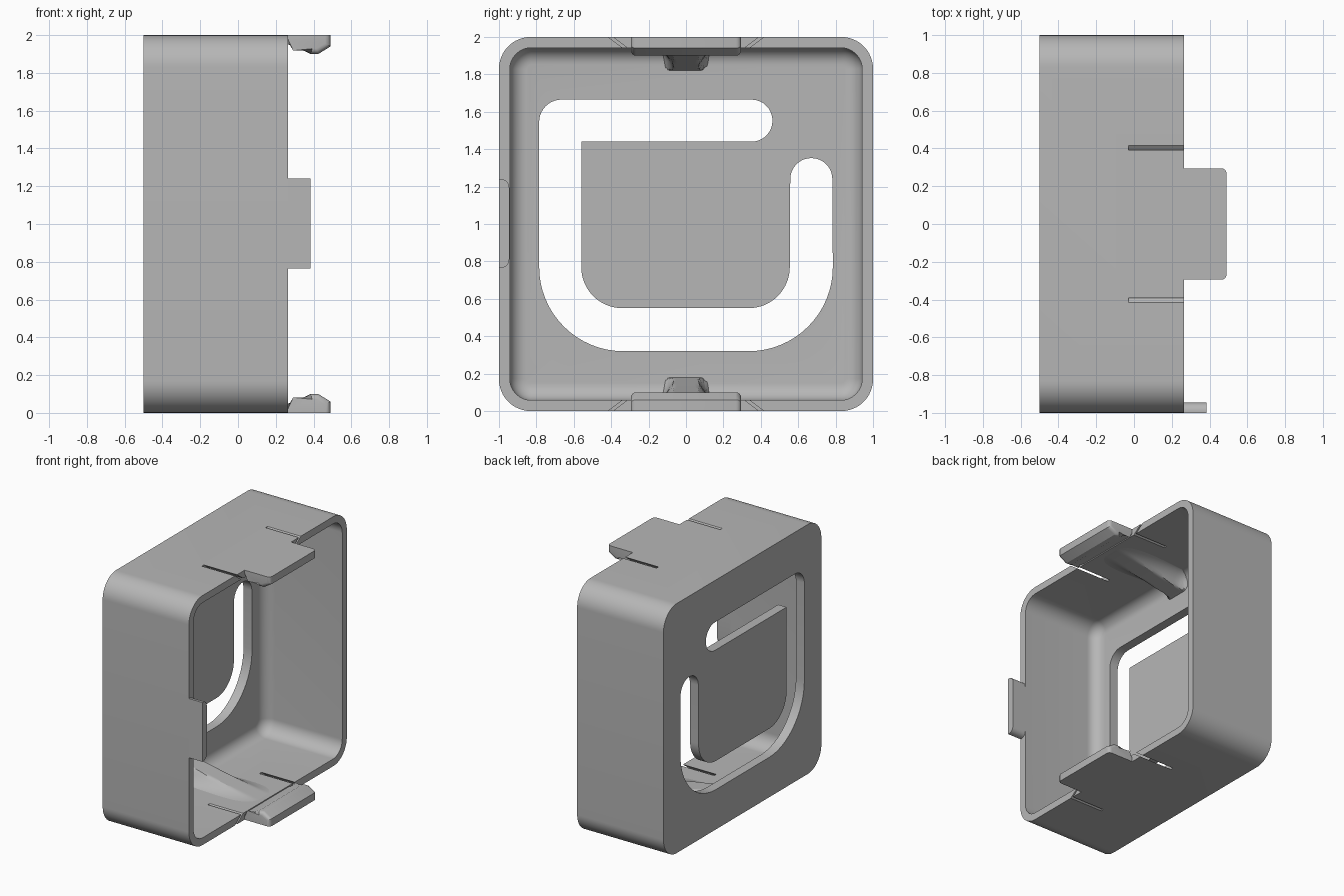
import bpy, bmesh, math
from mathutils import Matrix

if "Cube" in bpy.data.objects:
    bpy.data.objects.remove(bpy.data.objects["Cube"], do_unlink=True)

grey = bpy.data.materials.new("plain grey")
grey.use_nodes = True
GREY = (0.47, 0.47, 0.47, 1)
grey.diffuse_color = GREY
grey.node_tree.nodes["Principled BSDF"].inputs["Base Color"].default_value = GREY

BACK, RIM, FLOOR, WALL = -0.5, 0.265, -0.425, 0.058
FLIP = Matrix.Translation((0, 0, 2)) @ Matrix.Scale(-1, 4, (0, 0, 1))
SIDE = Matrix.Scale(-1, 4, (0, 1, 0))


def finish(bm, name, matrix=None):
    if matrix:
        bm.transform(matrix)
    bmesh.ops.recalc_face_normals(bm, faces=bm.faces)
    mesh = bpy.data.meshes.new(name)
    bm.to_mesh(mesh)
    bm.free()
    mesh.materials.append(grey)
    ob = bpy.data.objects.new(name, mesh)
    bpy.context.collection.objects.link(ob)
    return ob


def activate(ob):
    bpy.ops.object.select_all(action="DESELECT")
    ob.select_set(True)
    bpy.context.view_layer.objects.active = ob


def smooth(ob):
    activate(ob)
    bpy.ops.object.shade_smooth_by_angle(angle=math.radians(30))


def arc(cx, cy, r, a0, a1, n=16):
    angles = [math.radians(a0 + (a1 - a0) * i / n) for i in range(n + 1)]
    return [(cx + r * math.cos(a), cy + r * math.sin(a)) for a in angles]


def loft(rings, caps=True):
    bm = bmesh.new()
    loops = [[bm.verts.new(p) for p in ring] for ring in rings]
    for a, b in zip(loops, loops[1:]):
        for i in range(len(a)):
            j = (i + 1) % len(a)
            bm.faces.new((a[i], a[j], b[j], b[i]))
    if caps:
        bm.faces.new(loops[0])
        bm.faces.new(loops[-1])
    return bm


def prism_x(points, x0, x1):
    return loft([[(x, y, z) for y, z in points] for x in (x0, x1)])


def square_ring(x, half, r):
    c = half - r
    pts = []
    for k, (sy, sz) in enumerate(((1, 1), (-1, 1), (-1, -1), (1, -1))):
        pts += arc(sy * c, 1 + sz * c, r, 90 * k, 90 * k + 90)
    return [(x, y, z) for y, z in pts]


# Open housing with rounded corners and a filleted floor
inner, fillet = 1 - WALL, 0.09
rings = [square_ring(BACK, 1, 0.17), square_ring(RIM, 1, 0.17), square_ring(RIM, inner, 0.115)]
for i in range(9):
    a = math.pi / 2 * i / 8
    inset = fillet * (1 - math.cos(a))
    rings.append(square_ring(FLOOR + fillet * (1 - math.sin(a)), inner - inset, 0.115 - inset))
housing = finish(loft(rings), "housing")

# Hooked slot through the back plate
R, r, end = 0.45, 0.22, 0.1125
slot = arc(-0.665, 1.545, 0.12, 90, 180)
slot += arc(-0.335, 0.77, R, 180, 270) + arc(0.335, 0.77, R, 270, 360)
slot += arc(0.67, 1.24, end, 0, 180)
slot += arc(0.335, 0.77, r, 360, 270) + arc(-0.34, 0.77, r, 270, 180)
slot += [(-0.56, 1.44)] + arc(0.35, 1.5525, end, -90, 90)
cutters = [finish(prism_x(slot, -0.6, -0.33), "slot_cutter")]

# Slanted relief slits beside both clips
slit = [(0.405, -0.01), (0.43, -0.01), (0.31, 0.08), (0.285, 0.08)]
for up in (Matrix(), FLIP):
    for side in (Matrix(), SIDE):
        cutters.append(finish(prism_x(slit, -0.03, 0.3), "slit_cutter", up @ side))

for cutter in cutters:
    cutter.hide_render = True
    mod = housing.modifiers.new("cut", "BOOLEAN")
    mod.object = cutter
    mod.solver = "EXACT"
    activate(housing)
    bpy.ops.object.modifier_apply(modifier=mod.name)
    bpy.data.objects.remove(cutter, do_unlink=True)
smooth(housing)

# Snap clips: a hooked lip with rounded ends
lip = [(RIM, 0), (0.49, 0), (0.49, 0.06), (0.425, 0.1), (0.385, 0.1), (0.3, 0.055), (RIM, 0.05)]
for name, up in (("bottom", Matrix()), ("top", FLIP)):
    bm = loft([[(x, y, z) for x, z in lip] for y in (-0.295, 0.295)])
    ends = [e for e in bm.edges
            if abs(e.verts[0].co.y - e.verts[1].co.y) < 0.01
            and max(v.co.z for v in e.verts) > 0.01
            and max(v.co.x for v in e.verts) > RIM + 0.01]
    bmesh.ops.bevel(bm, geom=ends, offset=0.028, segments=4, profile=0.5, affect="EDGES")
    smooth(finish(bm, name + "_clip_lip", up))

# Flared stiffening ribs running from each clip to the back plate
STEPS, HALF = 24, 16
for name, up in (("bottom", Matrix()), ("top", FLIP)):
    bm = bmesh.new()
    rows = []
    for i in range(STEPS + 1):
        t = i / STEPS
        x = FLOOR - 0.01 + t * (RIM - FLOOR + 0.01)
        height = 0.13 * (1 - t) ** 1.1
        flare = max(0, 1 - t * 7) ** 2
        flat = 0.07 + 0.04 * flare
        base = 0.16 + 0.11 * t
        row = []
        for j in range(-HALF, HALF + 1):
            y = base * j / HALF
            s = max(0, (abs(y) - flat) / (base - flat))
            row.append(bm.verts.new((x, y, 0.052 + height * (1 - s) ** 2)))
        rows.append(row)
    for a, b in zip(rows, rows[1:]):
        for j in range(2 * HALF):
            bm.faces.new((a[j], b[j], b[j + 1], a[j + 1]))
    smooth(finish(bm, name + "_clip_rib", up))

# Front locating tab with rounded inner corners
y1, z0, z1, c = -0.945, 0.765, 1.24, 0.045
tab = [(-1, z0)] + arc(y1 - c, z0 + c, c, -90, 0, 8) + arc(y1 - c, z1 - c, c, 0, 90, 8) + [(-1, z1)]
smooth(finish(prism_x(tab, RIM, 0.385), "front_tab"))
